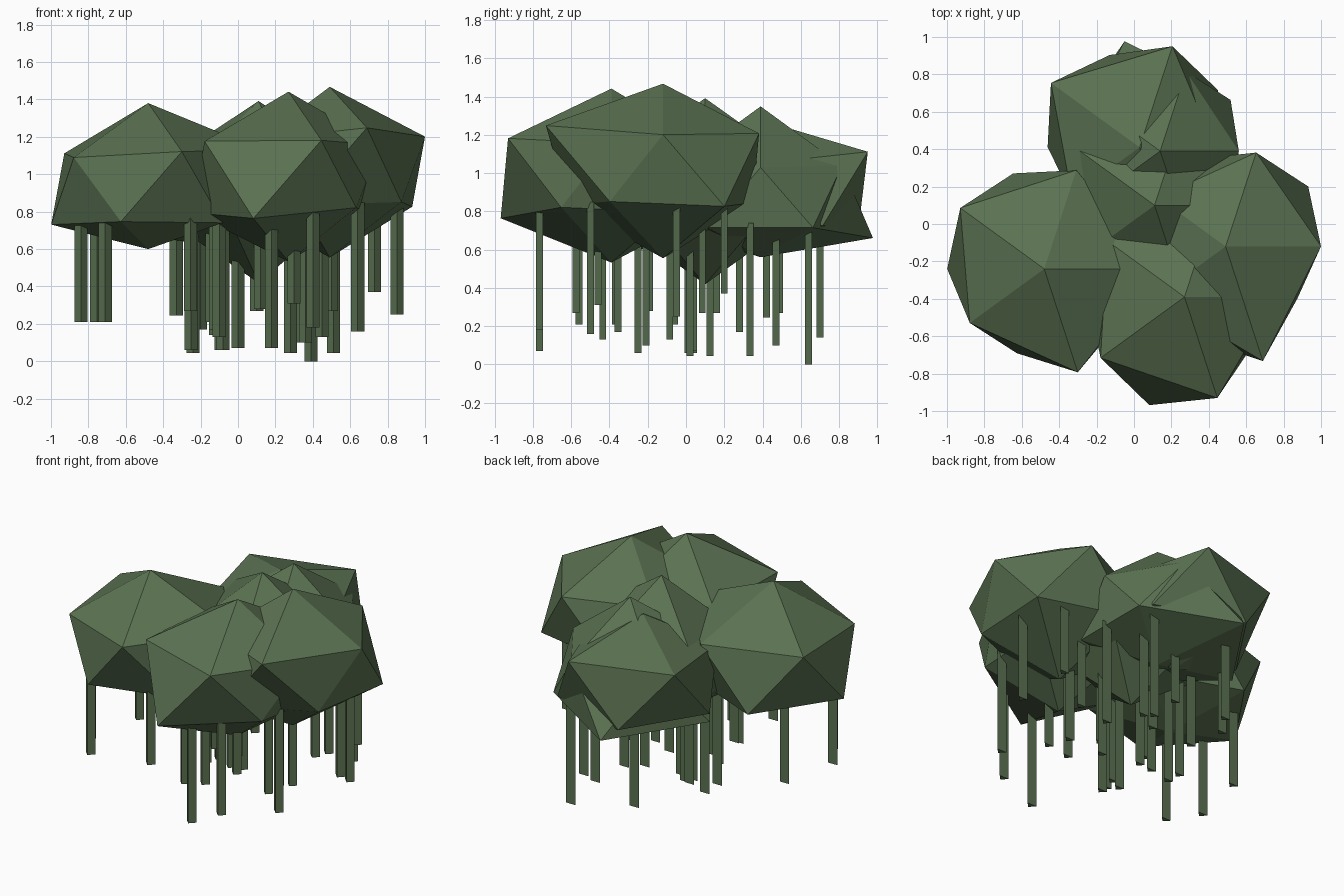
import bpy, bmesh
from mathutils import Vector

if "Cube" in bpy.data.objects:
    bpy.data.objects.remove(bpy.data.objects["Cube"])

leaf = bpy.data.materials.new("leaf_green")
leaf.diffuse_color = (0.105, 0.17, 0.085, 1)
leaf.use_nodes = True
leaf.node_tree.nodes["Principled BSDF"].inputs["Base Color"].default_value = leaf.diffuse_color

SQUASH = 0.71  # foliage clumps are flattened in z


def finish(bm, name):
    bmesh.ops.recalc_face_normals(bm, faces=bm.faces)
    mesh = bpy.data.meshes.new(name)
    bm.to_mesh(mesh)
    bm.free()
    mesh.materials.append(leaf)
    ob = bpy.data.objects.new(name, mesh)
    bpy.context.collection.objects.link(ob)


def clump(name, centre, bottom, lower, upper, top):
    """Icosahedron whose corners are pushed in or out.
    Rings run from the front: lower = front right, front, left, back, back right;
    upper = front, front left, back left, back, right."""
    bm = bmesh.new()
    bmesh.ops.create_icosphere(bm, subdivisions=1, radius=1)
    rings = {(-1): [(.72, -.53), (-.28, -.85), (-.89, 0), (-.28, .85), (.72, .53)],
             1: [(.28, -.85), (-.72, -.53), (-.72, .53), (.28, .85), (.89, 0)]}
    for v in bm.verts:
        if abs(v.co.z) > .9:
            s = top if v.co.z > 0 else bottom
        else:
            side = 1 if v.co.z > 0 else -1
            ring = rings[side]
            i = min(range(5), key=lambda k: (v.co.xy - Vector(ring[k])).length)
            s = (upper if side > 0 else lower)[i]
        v.co = Vector((v.co.x, v.co.y, v.co.z * SQUASH)) * s + Vector(centre)
    finish(bm, name)


# foliage clumps
clump("foliage_left", (-.48, -.24, .915), .444,
      (.55, .53, .58, .60, .55), (.65, .55, .62, .62, .68), .655)
clump("foliage_front", (.27, -.39, .98), .63,
      (.50, .68, .58, .58, .58), (.635, .62, .57, .56, .55), .65)
clump("foliage_right", (.49, -.12, 1.02), .655,
      (.53, .58, .55, .55, .61), (.72, .52, .50, .59, .57), .63)
clump("foliage_middle", (.11, .10, .93), .72,
      (.55, .55, .55, .55, .55), (.50, .45, .58, .50, .50), .65)
clump("foliage_back", (.03, .41, .91), .49,
      (.50, .50, .55, .58, .58), (.50, .50, .655, .635, .45), .51)
clump("foliage_back_inner", (.14, .39, .88), .45,
      (.52, .55, .66, .69, .52), (.50, .55, .50, .50, .47), .66)


# hanging vines: three-sided strips with the ridge to the front
def vine(i, x, y, low, high):
    bm = bmesh.new()
    prof = [(-.035, .018), (0, -.018), (.035, .018)]
    lo = [bm.verts.new((x + a, y + b, low)) for a, b in prof]
    hi = [bm.verts.new((x + a, y + b, high)) for a, b in prof]
    bm.faces.new(lo)
    bm.faces.new(hi)
    for k in range(3):
        n = (k + 1) % 3
        bm.faces.new((lo[k], lo[n], hi[n], hi[k]))
    finish(bm, f"vine_{i:02d}")


left_vines = [(-.84, -.37, .21), (-.71, -.56, .21), (-.755, .02, .21),
              (-.12, -.355, .17)]
front_vines = [(.18, -.765, .07), (.40, -.765, .18), (-.255, -.575, .27),
               (.30, -.46, .31), (-.10, -.435, .13), (-.08, -.25, .06),
               (.36, -.21, .10), (.12, -.19, .28)]
right_vines = [(.64, -.50, .16), (.85, -.05, .25), (.73, .20, .37), (.50, .085, .27)]
back_vines = [(.45, -.085, .13), (-.14, -.06, .21), (-.25, .01, .06), (-.09, .04, .06),
              (.28, .02, .045), (0, .04, .07), (-.24, .125, .045), (0, .16, .27),
              (-.20, .28, .17), (.51, .335, .045), (-.33, .42, .245), (.33, .47, .10),
              (.10, .49, .27), (.39, .64, 0), (-.12, .70, .14)]
n = 0
for group, high in ((left_vines, .75), (front_vines, .80), (right_vines, .85), (back_vines, .74)):
    for x, y, low in group:
        vine(n, x, y, low, high)
        n += 1
